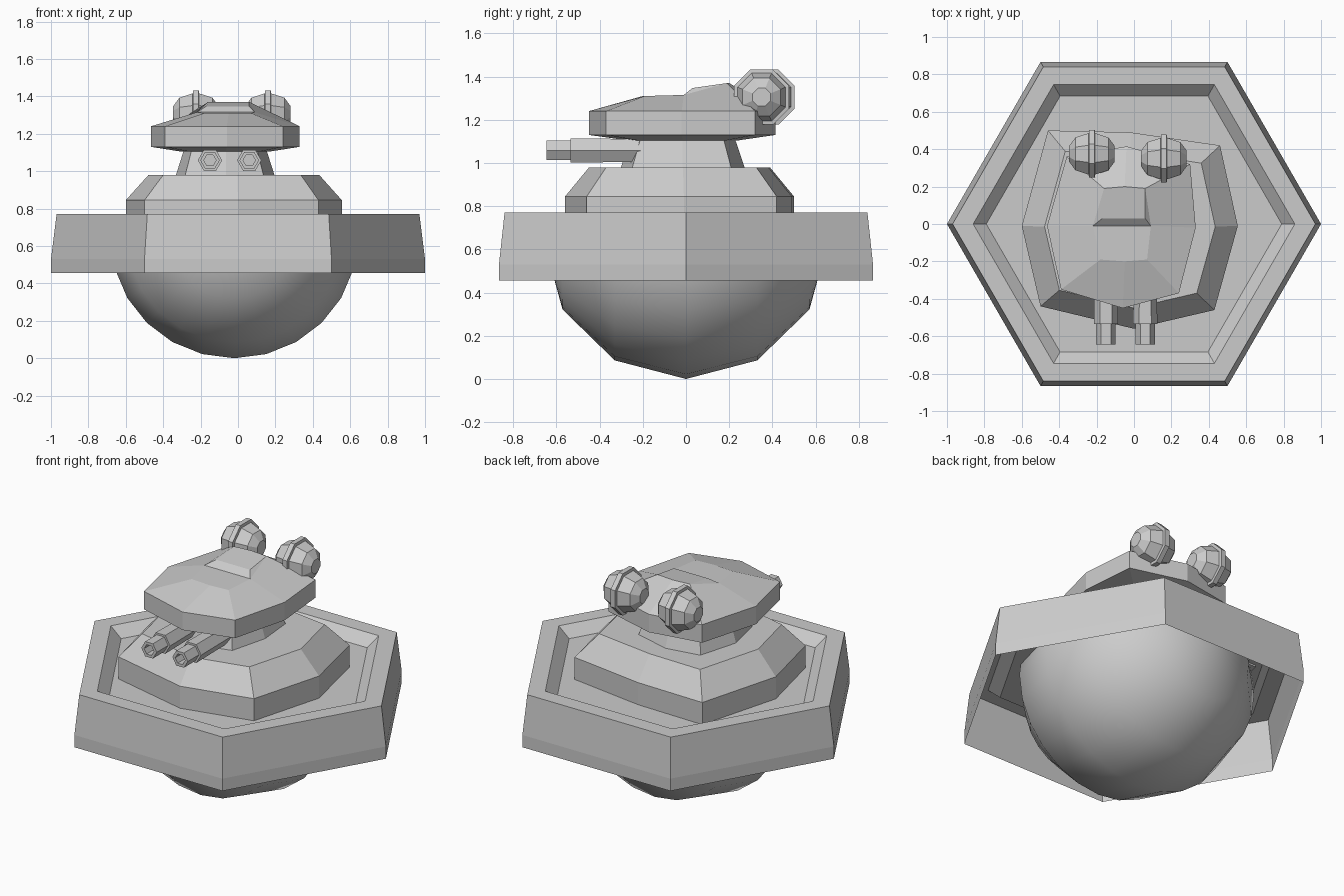
import bpy, bmesh, math
from mathutils import Matrix, Vector

if "Cube" in bpy.data.objects:
    bpy.data.objects.remove(bpy.data.objects["Cube"], do_unlink=True)

grey = bpy.data.materials.new("plain grey")
grey.use_nodes = True
GREY = (0.6, 0.6, 0.6, 1)
grey.diffuse_color = GREY
grey.node_tree.nodes["Principled BSDF"].inputs["Base Color"].default_value = GREY


def finish(name, bm, smooth=False, closed=True):
    if closed:
        bmesh.ops.recalc_face_normals(bm, faces=bm.faces)
    mesh = bpy.data.meshes.new(name)
    bm.to_mesh(mesh)
    bm.free()
    mesh.materials.append(grey)
    for p in mesh.polygons:
        p.use_smooth = smooth
    obj = bpy.data.objects.new(name, mesh)
    bpy.context.collection.objects.link(obj)
    return obj


def loft(rings, cap_first=True, cap_last=True):
    """Join rings of points with quads, optionally closing the ends."""
    bm = bmesh.new()
    loops = [[bm.verts.new(p) for p in ring] for ring in rings]
    n = len(loops[0])
    for a, b in zip(loops, loops[1:]):
        for i in range(n):
            j = (i + 1) % n
            bm.faces.new((a[i], a[j], b[j], b[i]))
    if cap_first:
        bm.faces.new(loops[0][::-1])
    if cap_last:
        bm.faces.new(loops[-1])
    return bm, loops


def turned(profile, sides, offset=0.0):
    """Rings around z from (radius, height) pairs."""
    angles = [offset + math.tau * i / sides for i in range(sides)]
    return [[(r * math.cos(a), r * math.sin(a), h) for a in angles]
            for r, h in profile]


def scaled(outline, centre, k, z):
    cx, cy = centre
    return [(cx + (x - cx) * k, cy + (y - cy) * k, z) for x, y in outline]


# Hexagonal hull rim, open underneath, with a sunken floor
rim = [(1, .455), (1, .53), (.97, .77), (.86, .77), (.79, .71)]
bm, _ = loft(turned(rim, 6), cap_first=False)
finish("hull_rim", bm, closed=False)

# Rounded belly, its poles lying along y
bm = bmesh.new()
bmesh.ops.create_uvsphere(bm, u_segments=24, v_segments=6, radius=1)
bm.transform(Matrix.Translation((-.02, 0, .643))
             @ Matrix.Diagonal((.66, .66, .643, 1))
             @ Matrix.Rotation(math.pi / 2, 4, 'X'))
bmesh.ops.bisect_plane(bm, geom=bm.verts[:] + bm.edges[:] + bm.faces[:],
                       plane_co=(0, 0, .71), plane_no=(0, 0, 1), clear_outer=True)
finish("belly", bm, smooth=True)

# Bevelled deck under the turret
deck = [(-.6, -.01), (-.5, -.44), (0, -.56), (.43, -.46),
        (.555, -.01), (.46, .42), (-.02, .49), (-.46, .5)]
mid = (-.02, -.03)
bm, _ = loft([scaled(deck, mid, 1, .7), scaled(deck, mid, 1, .845),
              scaled(deck, mid, .79, .98)])
finish("deck", bm)

# Neck and head share one outline
head = [(-.465, -.01), (-.39, -.35), (-.06, -.45), (.24, -.37),
        (.33, -.02), (.3, .32), (-.04, .415), (-.36, .36)]
mid = (-.07, -.01)
bm, _ = loft([scaled(head, mid, .67, .97), scaled(head, mid, .55, 1.12)])
finish("neck", bm)

crown = [(-.22, -.01, 1.315), (-.18, -.19, 1.31), (-.05, -.2, 1.31),
         (.07, -.19, 1.31), (.09, -.01, 1.315), (.06, .19, 1.37),
         (-.05, .2, 1.37), (-.16, .19, 1.37)]
bm, loops = loft([scaled(head, mid, .6, 1.105), scaled(head, mid, 1, 1.13),
                  scaled(head, mid, 1, 1.24), crown], cap_last=False)
c = loops[-1]
left, right = (bm.verts.new((x, .03, 1.347)) for x in (-.17, .06))
for face in (c[:5], (c[0], c[4], right, left), (left, right, c[5], c[6], c[7]),
             (c[4], c[5], right), (c[0], left, c[7])):
    bm.faces.new(face)
finish("head", bm)

# Twin hollow hexagonal guns pointing forward
barrel = [(.06, .15), (.065, .535), (.052, .535), (.052, .645),
          (.033, .645), (.033, .58)]
for side, x in (("right", -.15), ("left", .06)):
    bm, _ = loft(turned(barrel, 6))
    bm.transform(Matrix.Translation((x, 0, 1.058))
                 @ Matrix.Rotation(math.pi / 2, 4, 'X'))
    finish(side + "_gun", bm)

# Faceted eye pods with a raised rib around the middle
half = [(.045, .122), (.095, .088), (.12, .017), (.138, .015)]
pod = [(r, -h) for r, h in half] + half[::-1]
for side, place in (("right", (-.225, .375, 1.305)), ("left", (.16, .35, 1.305))):
    bm, _ = loft(turned(pod, 8, math.pi / 8))
    bm.transform(Matrix.Translation(Vector(place))
                 @ Matrix.Rotation(math.pi / 2, 4, 'Y'))
    finish(side + "_eye_pod", bm)
